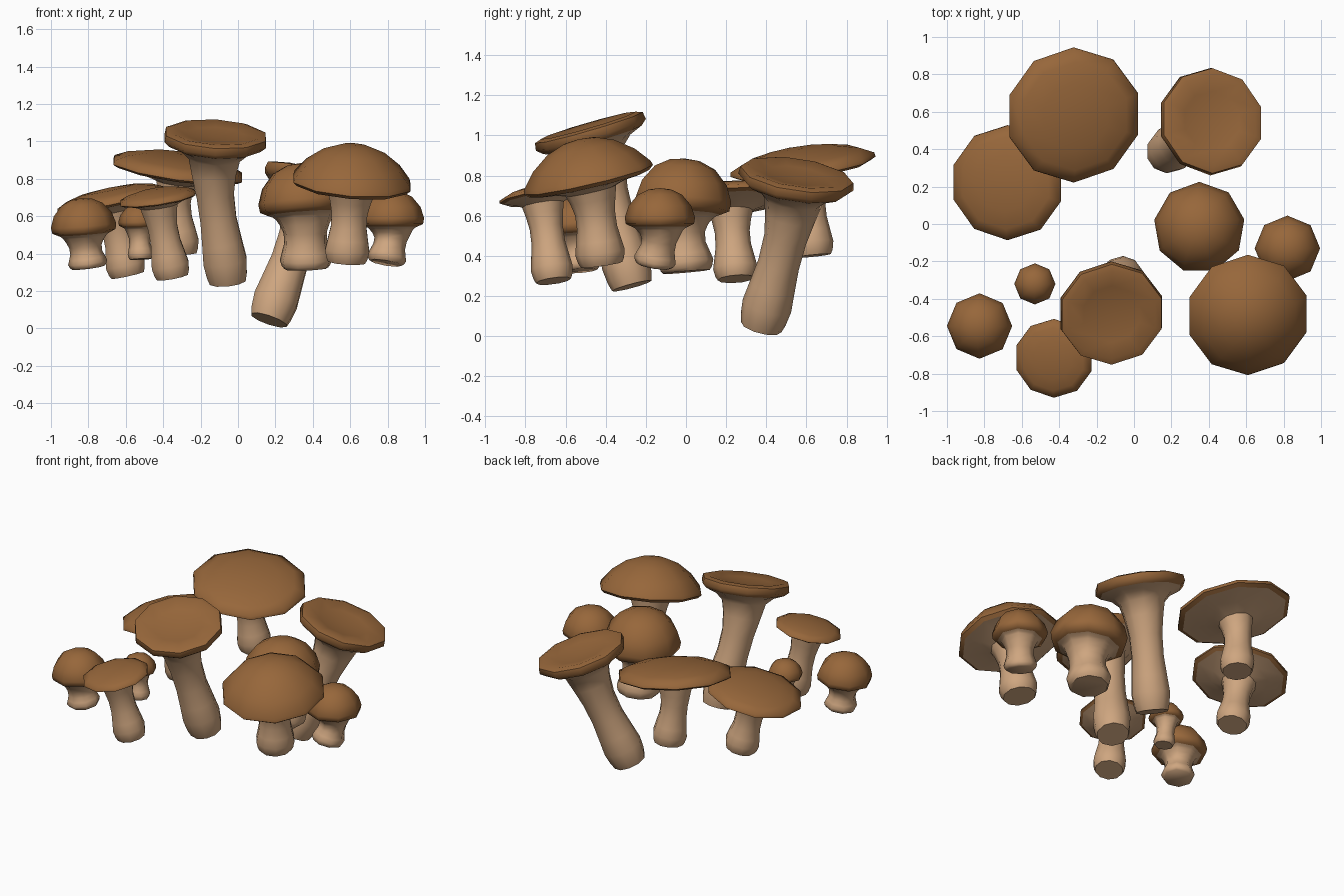
import bpy, bmesh, math
from mathutils import Vector

if "Cube" in bpy.data.objects:
    bpy.data.objects.remove(bpy.data.objects["Cube"])


def material(name, rgb):
    m = bpy.data.materials.new(name)
    m.diffuse_color = (*rgb, 1)
    m.use_nodes = True
    m.node_tree.nodes["Principled BSDF"].inputs["Base Color"].default_value = m.diffuse_color
    return m


BROWN = material("cap_brown", (0.31, 0.135, 0.043))
TAN = material("stem_tan", (0.62, 0.38, 0.215))

# Cap profiles: (radius, height), both as fractions of the cap radius, lip to apex
CAPS = {
    "dome": [(.80, -.2), (.97, -.12), (1, .06), (.89, .4), (.63, .71), (.32, .86), (0, .9)],
    "convex": [(.93, -.11), (1, -.05), (.98, .02), (.79, .25), (.52, .45), (.26, .55), (0, .58)],
    "flat": [(.92, -.1), (1, -.06), (.99, 0), (.8, .09), (.5, .16), (0, .19)],
    "hollow": [(.9, -.17), (1, -.08), (.98, .05), (.86, .09), (.55, .03), (0, -.02)],
}
# How far the stem top sits below the rim plane, and its width there (of stem radius)
JOIN = {"dome": (.3, 1.15), "convex": (.22, 1.1), "flat": (.24, 1.05), "hollow": (.42, 1.25)}
# Stem profile: (position along the stem, width)
STEM = [(0, .88), (.06, .98), (.17, 1.05), (.32, .95), (.5, .83), (.7, .81), (.87, .9), (1, 1)]


def ring(bm, centre, axis, radius, n):
    u = Vector((1, 0, 0))
    u = (u - axis * u.dot(axis)).normalized()
    v = axis.cross(u)
    return [bm.verts.new(centre + radius * (u * math.cos(a) + v * math.sin(a)))
            for a in (math.pi / 2 + 2 * math.pi * i / n for i in range(n))]


def bridge(bm, a, b):
    n = len(a)
    for i in range(n):
        bm.faces.new((a[i], a[(i + 1) % n], b[(i + 1) % n], b[i]))


def finish(bm, name, mat, angle):
    bmesh.ops.recalc_face_normals(bm, faces=bm.faces)
    me = bpy.data.meshes.new(name)
    bm.to_mesh(me)
    bm.free()
    me.materials.append(mat)
    ob = bpy.data.objects.new(name, me)
    bpy.context.collection.objects.link(ob)
    bpy.ops.object.select_all(action='DESELECT')
    ob.select_set(True)
    bpy.context.view_layer.objects.active = ob
    bpy.ops.object.shade_smooth_by_angle(angle=math.radians(angle))


def mushroom(name, kind, base, rim, R, slope, r, n):
    """base: foot centre, rim: centre of cap rim, slope: cap rise along x and y."""
    base, P = Vector(base), Vector(rim)
    N = Vector((-slope[0], -slope[1], 1)).normalized()
    prof = CAPS[kind]
    drop, wide = JOIN[kind]

    # cap
    bm = bmesh.new()
    prev = None
    for f, h in prof[:-1]:
        cur = ring(bm, P + N * h * R, N, f * R, n)
        if prev:
            bridge(bm, prev, cur)
        prev = cur
    tip = bm.verts.new(P + N * prof[-1][1] * R)
    for i in range(n):
        bm.faces.new((prev[i], prev[(i + 1) % n], tip))
    finish(bm, name + "_cap", BROWN, 60)

    # stem along a gentle curve, flaring into the underside of the cap
    bm = bmesh.new()
    end = P - N * drop * R
    chord = end - base
    c1, c2 = base + chord / 3, end - N * chord.length / 3
    prev = None
    for t, w in STEM:
        s = 1 - t
        p = s**3 * base + 3 * s * s * t * c1 + 3 * s * t * t * c2 + t**3 * end
        d = (s * s * (c1 - base) + 2 * s * t * (c2 - c1) + t * t * (end - c2)).normalized()
        k = w * (1 + (wide - 1) * t * t)
        cur = ring(bm, p, d, r * k, n)
        if prev:
            bridge(bm, prev, cur)
        else:
            bm.faces.new(cur)
        prev = cur
    lip_r, lip_h = prof[0]
    mid_r = r * wide * .6 + lip_r * R * .4
    for rad, h in ((mid_r, -drop * .4 + lip_h * .6), (lip_r * R, lip_h)):
        cur = ring(bm, P + N * h * R, N, rad, n)
        bridge(bm, prev, cur)
        prev = cur
    finish(bm, name + "_stem", TAN, 50)


mushroom("back_left_large", "flat", (-.31, .63, .40), (-.32, .58, .865), .365, (-.14, .14), .105, 10)
mushroom("left_large", "flat", (-.59, .25, .285), (-.68, .22, .695), .308, (.21, .05), .105, 10)
mushroom("back_right_leaning", "hollow", (.165, .375, .045), (.415, .55, .79), .29, (-.3, -.15), .118, 10)
mushroom("right_round", "dome", (.365, .0, .32), (.35, -.02, .665), .245, (.07, -.06), .135, 9)
mushroom("far_right_small", "dome", (.79, -.16, .35), (.82, -.13, .58), .175, (0, 0), .1, 8)
mushroom("front_right_wide", "convex", (.58, -.42, .355), (.61, -.49, .795), .33, (-.08, .23), .118, 10)
mushroom("front_tall", "hollow", (-.055, -.27, .25), (-.12, -.48, 1.025), .285, (-.06, .29), .115, 10)
mushroom("front_left_medium", "flat", (-.35, -.66, .275), (-.43, -.72, .705), .213, (.15, .15), .1, 10)
mushroom("far_left_small", "dome", (-.80, -.53, .325), (-.825, -.545, .54), .175, (.08, .04), .1, 8)
mushroom("left_tiny", "dome", (-.52, -.33, .37), (-.53, -.32, .565), .11, (.03, .03), .065, 8)
